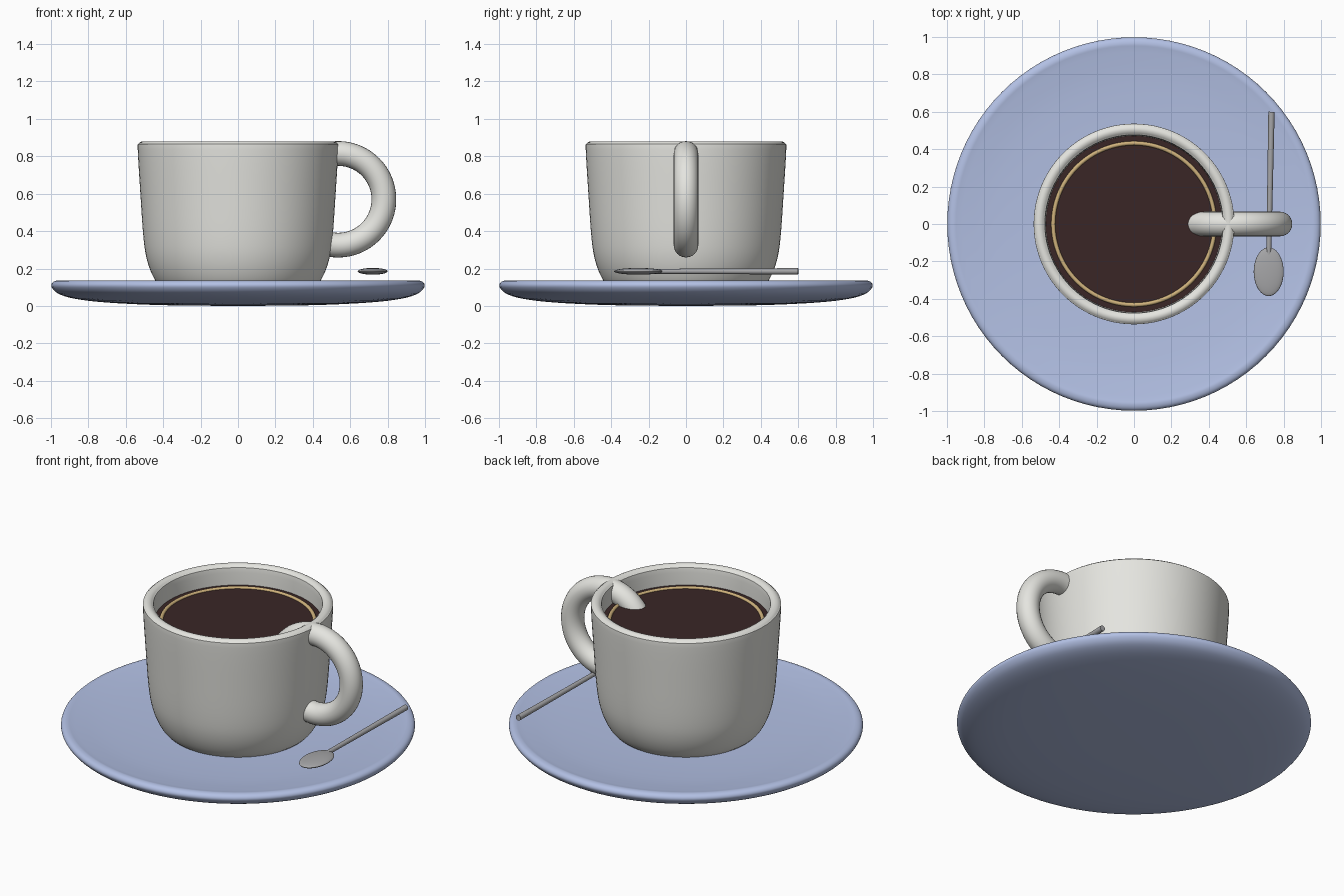
import bpy
import bmesh
from math import pi
from mathutils import Vector, Matrix

cube = bpy.data.objects.get("Cube")
if cube:
    bpy.data.objects.remove(cube, do_unlink=True)


def material(name, rgb):
    mat = bpy.data.materials.new(name)
    mat.use_nodes = True
    mat.diffuse_color = (*rgb, 1)
    bsdf = next(n for n in mat.node_tree.nodes if n.type == "BSDF_PRINCIPLED")
    bsdf.inputs["Base Color"].default_value = (*rgb, 1)
    return mat


china = material("white china", (0.78, 0.78, 0.74))
blue = material("pale blue glaze", (0.45, 0.53, 0.78))
coffee_brown = material("dark coffee", (0.042, 0.019, 0.019))
crema_tan = material("tan crema", (0.62, 0.44, 0.2))
steel = material("grey steel", (0.38, 0.38, 0.39))


def finish(obj, name, mat):
    obj.name = obj.data.name = name
    obj.data.materials.append(mat)
    bpy.ops.object.select_all(action="DESELECT")
    obj.select_set(True)
    bpy.context.view_layer.objects.active = obj
    bpy.ops.object.shade_smooth_by_angle(angle=pi / 4)
    return obj


def smooth_curve(points, steps=4):
    """Catmull-Rom curve through (radius, height) points."""
    pts = [Vector(p) for p in points]
    pts = [pts[0]] + pts + [pts[-1]]
    out = []
    for a, b, c, d in zip(pts, pts[1:], pts[2:], pts[3:]):
        for i in range(steps):
            t = i / steps
            out.append(b + 0.5 * t * (c - a + t * (2 * a - 5 * b + 4 * c - d
                                                   + t * (3 * b - a - 3 * c + d))))
    return out + [pts[-1]]


def lathe(name, points, mat, segments=96):
    """Turn a (radius, height) profile around the z axis."""
    bm = bmesh.new()
    verts = [bm.verts.new((max(r, 0), 0, z)) for r, z in points]
    edges = [bm.edges.new(pair) for pair in zip(verts, verts[1:])]
    bmesh.ops.spin(bm, geom=verts + edges, cent=(0, 0, 0), axis=(0, 0, 1),
                   angle=2 * pi, steps=segments)
    bmesh.ops.remove_doubles(bm, verts=bm.verts, dist=0.0005)
    bmesh.ops.recalc_face_normals(bm, faces=bm.faces)
    mesh = bpy.data.meshes.new(name)
    bm.to_mesh(mesh)
    bm.free()
    obj = bpy.data.objects.new(name, mesh)
    bpy.context.collection.objects.link(obj)
    return finish(obj, name, mat)


def ring(name, mat, major, minor, location, rotation=(0, 0, 0)):
    bpy.ops.mesh.primitive_torus_add(major_radius=major, minor_radius=minor,
                                     major_segments=96, minor_segments=24,
                                     location=location, rotation=rotation)
    return finish(bpy.context.object, name, mat)


# Saucer: shallow dish with a rounded lip
lathe("saucer", smooth_curve([
    (0, 0), (0.4, 0.004), (0.7, 0.018), (0.87, 0.038), (0.96, 0.065),
    (0.996, 0.1), (0.992, 0.125), (0.965, 0.136), (0.92, 0.13),
    (0.75, 0.112), (0.45, 0.098), (0, 0.092)]), blue)

# Cup: outer wall, rounded rim, inner wall and floor
lathe("cup", smooth_curve([
    (0, 0.09), (0.36, 0.09), (0.41, 0.1), (0.45, 0.15), (0.485, 0.24),
    (0.505, 0.36), (0.522, 0.6), (0.536, 0.835), (0.531, 0.868),
    (0.507, 0.88), (0.482, 0.868), (0.474, 0.835), (0.466, 0.6),
    (0.45, 0.36), (0.4, 0.19), (0.33, 0.15), (0, 0.15)]), china)

# Handle: ring running through the cup wall
ring("cup_handle", china, 0.245, 0.066, (0.535, 0, 0.57), (pi / 2, 0, 0))

# Coffee surface with a crema ring
lathe("coffee", [(0, 0.72), (0.468, 0.72), (0.472, 0.76), (0, 0.76)], coffee_brown)
ring("crema_ring", crema_tan, 0.432, 0.011, (0, 0, 0.76))

# Spoon bowl: flattened ellipsoid
bpy.ops.mesh.primitive_uv_sphere_add(segments=48, ring_count=24, radius=1,
                                     location=(0.72, -0.255, 0.185))
bowl = bpy.context.object
bowl.scale = (0.08, 0.13, 0.018)
finish(bowl, "spoon_bowl", steel)

# Spoon handle: slim rod, tapering towards the bowl
start, end = Vector((0.72, -0.18, 0.185)), Vector((0.735, 0.6, 0.185))
axis = end - start
bpy.ops.mesh.primitive_cone_add(vertices=24, radius1=0.013, radius2=0.017,
                                depth=axis.length)
rod = bpy.context.object
rod.matrix_world = (Matrix.Translation((start + end) / 2)
                    @ axis.to_track_quat("Z", "Y").to_matrix().to_4x4())
finish(rod, "spoon_handle", steel)
